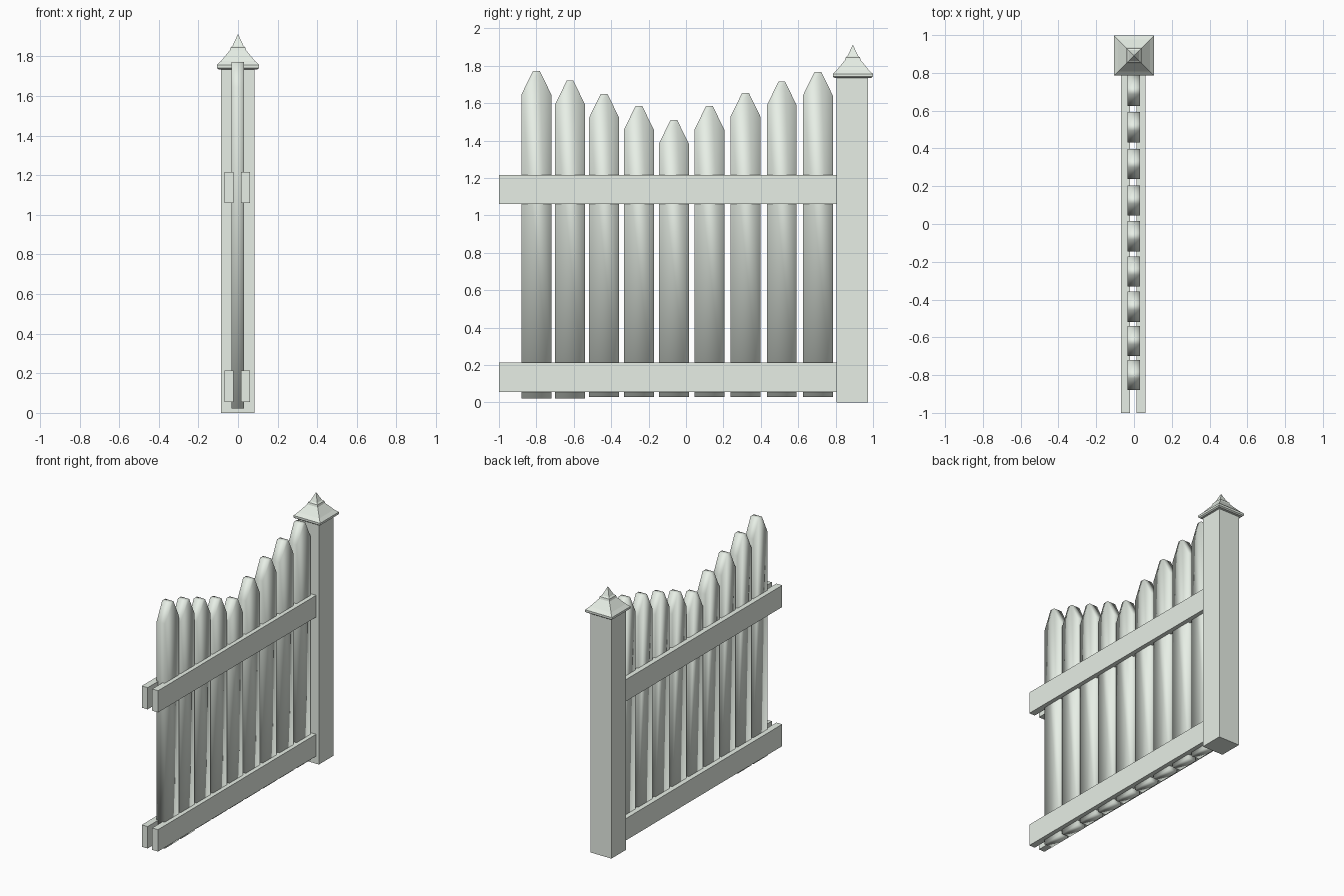
import bpy, bmesh

if "Cube" in bpy.data.objects:
    bpy.data.objects.remove(bpy.data.objects["Cube"])

paint = bpy.data.materials.new("pale_green_paint")
paint.diffuse_color = (0.80, 0.86, 0.79, 1)
paint.use_nodes = True
paint.node_tree.nodes["Principled BSDF"].inputs["Base Color"].default_value = paint.diffuse_color


def finish(name, bm, smooth=False):
    bmesh.ops.recalc_face_normals(bm, faces=bm.faces)
    mesh = bpy.data.meshes.new(name)
    bm.to_mesh(mesh)
    bm.free()
    mesh.materials.append(paint)
    for p in mesh.polygons:
        p.use_smooth = smooth
    obj = bpy.data.objects.new(name, mesh)
    bpy.context.collection.objects.link(obj)
    return obj


def box(name, x0, x1, y0, y1, z0, z1):
    bm = bmesh.new()
    bmesh.ops.create_cube(bm, size=1)
    for v in bm.verts:
        v.co = ((x0 + x1) / 2 + v.co.x * (x1 - x0),
                (y0 + y1) / 2 + v.co.y * (y1 - y0),
                (z0 + z1) / 2 + v.co.z * (z1 - z0))
    return finish(name, bm)


def picket(name, y, bottom, top):
    # Pointed board outline, extruded through its thickness
    w, tip, shoulder = 0.08, 0.018, top - 0.127
    outline = [(-w, bottom), (w, bottom), (w, shoulder),
               (tip, top), (-tip, top), (-w, shoulder)]
    bm = bmesh.new()
    face = bm.faces.new([bm.verts.new((-0.034, y + a, z)) for a, z in outline])
    ext = bmesh.ops.extrude_face_region(bm, geom=[face])["geom"]
    bmesh.ops.translate(bm, vec=(0.065, 0, 0),
                        verts=[g for g in ext if isinstance(g, bmesh.types.BMVert)])
    return finish(name, bm, smooth=True)


def square_stack(name, y, profile):
    # Square rings of (half width, height) joined into one solid
    bm = bmesh.new()
    rings = [[bm.verts.new((sx * r, y + sy * r, z))
              for sx, sy in ((-1, -1), (1, -1), (1, 1), (-1, 1))] for r, z in profile]
    for a, b in zip(rings, rings[1:]):
        for i in range(4):
            j = (i + 1) % 4
            bm.faces.new((a[i], a[j], b[j], b[i]))
    bm.faces.new(rings[0][::-1])
    bm.faces.new(rings[-1])
    return finish(name, bm)


# Post and its stepped pyramid cap
box("post", -0.085, 0.083, 0.805, 0.973, 0, 1.74)
square_stack("post_cap", 0.892, [
    (0.098, 1.735), (0.107, 1.742), (0.107, 1.757), (0.085, 1.778), (0.042, 1.83),
    (0.038, 1.845), (0.028, 1.853), (0.013, 1.885), (0.002, 1.91)])

# Two rails on each side of the pickets
for level, z0, z1 in (("lower", 0.055, 0.213), ("upper", 1.06, 1.217)):
    box(f"{level}_rail_left", -0.069, -0.022, -1, 0.81, z0, z1)
    box(f"{level}_rail_right", 0.014, 0.061, -1, 0.81, z0, z1)

# Pickets dipping towards the middle
pickets = [(-0.80, 1.773), (-0.62, 1.72), (-0.438, 1.65), (-0.252, 1.585), (-0.065, 1.51),
           (0.125, 1.585), (0.318, 1.655), (0.512, 1.715), (0.705, 1.768)]
for i, (y, top) in enumerate(pickets):
    picket(f"picket_{i + 1}", y, 0.022 if i < 2 else 0.028, top)
